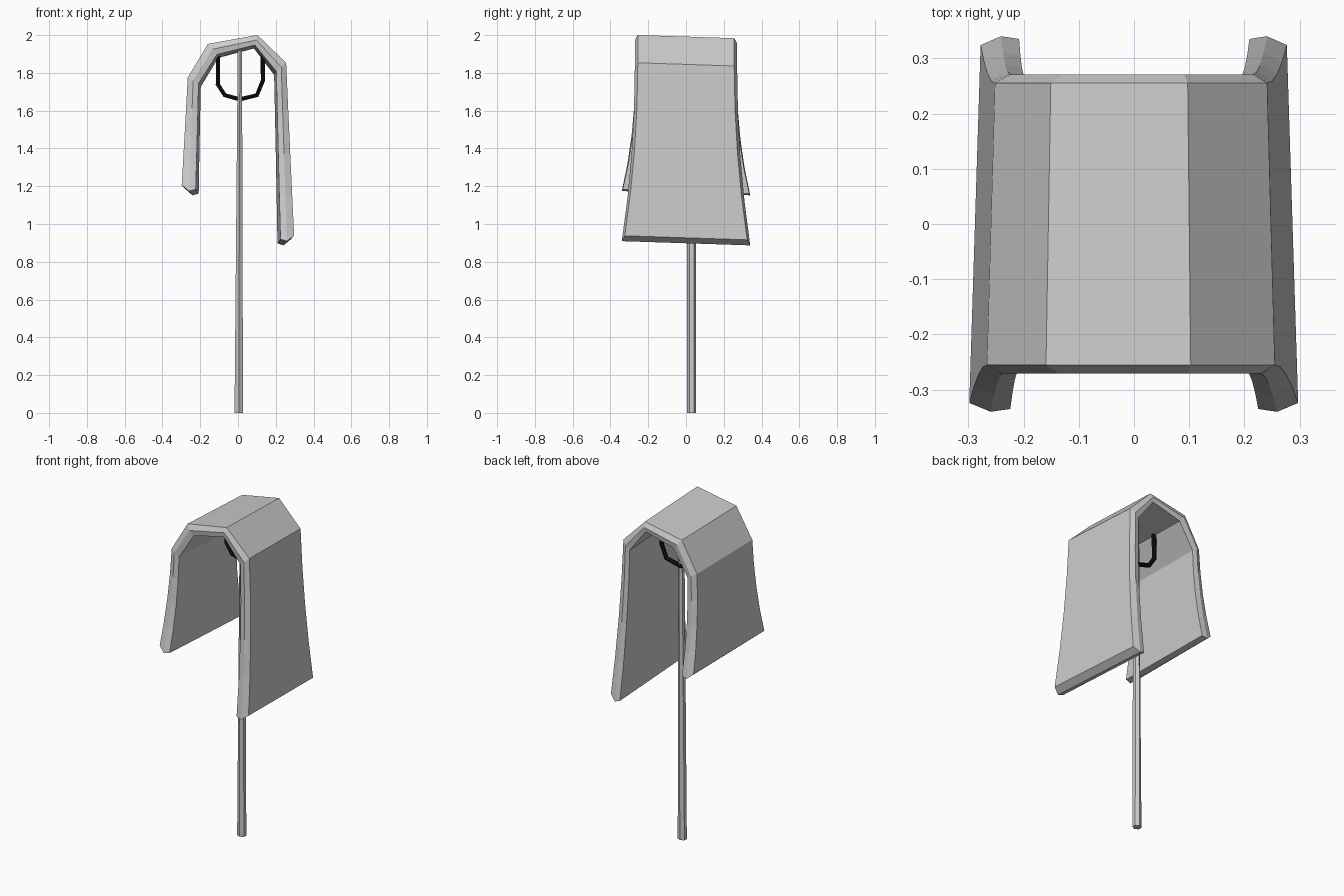
import bpy, bmesh
from mathutils import Vector

if "Cube" in bpy.data.objects:
    bpy.data.objects.remove(bpy.data.objects["Cube"])


def add_object(name, bm):
    bmesh.ops.recalc_face_normals(bm, faces=bm.faces)
    mesh = bpy.data.meshes.new(name)
    bm.to_mesh(mesh)
    bm.free()
    obj = bpy.data.objects.new(name, mesh)
    bpy.context.collection.objects.link(obj)
    return obj


# Draped hood: outer, ridge and inner profiles (x, z), each with a half depth
outer = [(-0.288, 1.195), (-0.259, 1.767), (-0.155, 1.945), (0.10, 1.992), (0.248, 1.845), (0.287, 0.927)]
inner = [(-0.216, 1.172), (-0.203, 1.735), (-0.108, 1.888), (0.087, 1.938), (0.197, 1.798), (0.217, 0.908)]
ridge = [((a[0] + b[0]) / 2, (a[1] + b[1]) / 2) for a, b in zip(outer, inner)]
ridge[0] = (-0.25, 1.163)
ridge[-1] = (0.25, 0.898)
SEGS = 4
FLARE = 0.069


def stations(profile, depth):
    """Profile points with the hanging panels subdivided and flared."""
    pts = [Vector(p) for p in profile]
    fr = [i / SEGS for i in range(1, SEGS + 1)]
    left = [(pts[1].lerp(pts[0], s), depth + FLARE * s * s) for s in reversed(fr)]
    right = [(pts[4].lerp(pts[5], s), depth + FLARE * s * s) for s in fr]
    return left + [(p, depth) for p in pts[1:5]] + right


bm = bmesh.new()


def vert(station, side):
    p, d = station
    y = side * d
    # slight backward slope and narrowing toward the rear
    return bm.verts.new((p.x * (1 - 0.11 * y), y, p.y - 0.033 * y))


rings = []
for o, m, i in zip(stations(outer, 0.255), stations(ridge, 0.271), stations(inner, 0.266)):
    rings.append([vert(o, -1), vert(o, 1), vert(m, 1), vert(i, 1), vert(i, -1), vert(m, -1)])
for a, b in zip(rings, rings[1:]):
    for k in range(6):
        n = (k + 1) % 6
        bm.faces.new((a[k], a[n], b[n], b[k]))
for r in (rings[0], rings[-1]):
    bm.faces.new((r[0], r[1], r[2], r[5]))
    bm.faces.new((r[5], r[2], r[3], r[4]))
add_object("draped_hood", bm)

# Support pole: six-sided, narrowing sideways toward the top
bm = bmesh.new()
bmesh.ops.create_cone(bm, cap_ends=True, segments=6, radius1=0.026, radius2=0.026, depth=1.93)
for v in bm.verts:
    top = v.co.z > 0
    v.co.x = v.co.x * (0.5 if top else 1.0) + (0.01 if top else 0.004)
    v.co.y = v.co.y * 0.9 + 0.03
    v.co.z += 0.965
add_object("pole", bm)

# Black carrying loop hanging under the hood
path = [(-0.105, 1.895), (-0.107, 1.74), (-0.07, 1.682), (0.01, 1.66), (0.10, 1.682), (0.132, 1.76), (0.13, 1.9)]
curve = bpy.data.curves.new("inner_loop", "CURVE")
curve.dimensions = "3D"
curve.bevel_depth = 0.013
curve.bevel_resolution = 1
curve.use_fill_caps = True
spline = curve.splines.new("POLY")
spline.points.add(len(path) - 1)
for pt, (x, z) in zip(spline.points, path):
    pt.co = (x, 0.045, z, 1)
spline.use_smooth = False
black = bpy.data.materials.new("black")
black.diffuse_color = (0.005, 0.005, 0.005, 1)
black.use_nodes = True
black.node_tree.nodes["Principled BSDF"].inputs["Base Color"].default_value = black.diffuse_color
curve.materials.append(black)
loop = bpy.data.objects.new("inner_loop", curve)
bpy.context.collection.objects.link(loop)
